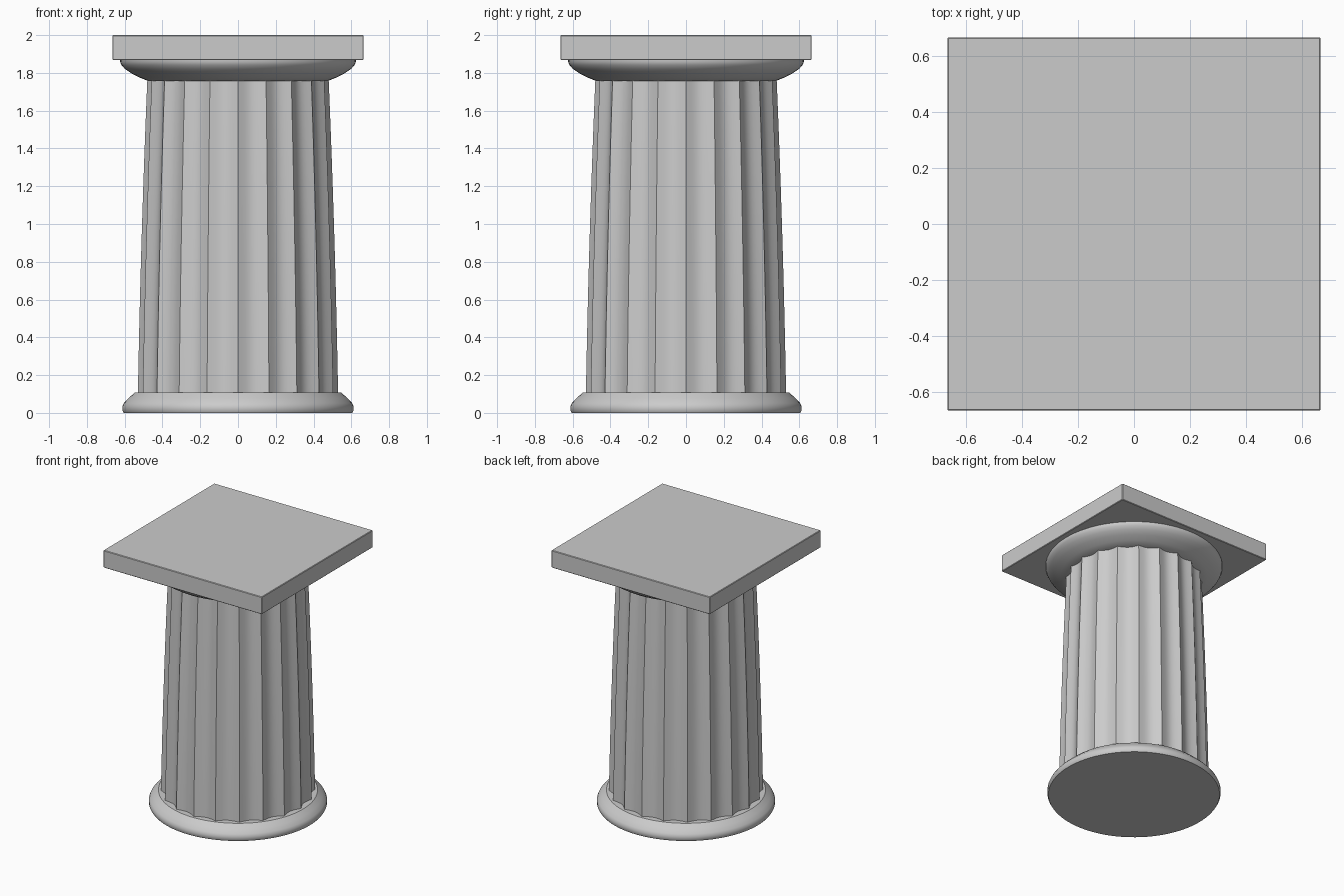
import bpy, bmesh, math

if "Cube" in bpy.data.objects:
    bpy.data.objects.remove(bpy.data.objects["Cube"])

FLUTES, STEPS = 20, 8


def loft(name, rings, angle):
    """Skin a stack of closed rings (lists of points) and cap both ends."""
    bm = bmesh.new()
    rows = [[bm.verts.new(p) for p in ring] for ring in rings]
    n = len(rows[0])
    for a, b in zip(rows, rows[1:]):
        for i in range(n):
            j = (i + 1) % n
            bm.faces.new((a[i], a[j], b[j], b[i]))
    bm.faces.new(rows[0][::-1])
    bm.faces.new(rows[-1])
    mesh = bpy.data.meshes.new(name)
    bm.to_mesh(mesh)
    bm.free()
    ob = bpy.data.objects.new(name, mesh)
    bpy.context.collection.objects.link(ob)
    bpy.ops.object.select_all(action='DESELECT')
    ob.select_set(True)
    bpy.context.view_layer.objects.active = ob
    bpy.ops.object.shade_smooth_by_angle(angle=math.radians(angle))
    return ob


def circle(r, z, n=96):
    return [(r * math.cos(2 * math.pi * i / n), r * math.sin(2 * math.pi * i / n), z)
            for i in range(n)]


def fluted(r, z):
    """Ring with concave flutes meeting at sharp ridges."""
    n = FLUTES * STEPS
    pts = []
    for i in range(n):
        a = 2 * math.pi * i / n
        k = r * (1 - 0.055 * math.sin(math.pi * (i % STEPS) / STEPS))
        pts.append((k * math.cos(a), k * math.sin(a), z))
    return pts


# round base moulding
base = [(0.605, 0), (0.612, 0.012), (0.612, 0.035), (0.604, 0.052),
        (0.58, 0.078), (0.547, 0.107)]
loft("base_moulding", [circle(r, z) for r, z in base], 40)

# fluted shaft, tapering with a slight swell
rings = []
for i in range(13):
    t = i / 12
    rings.append(fluted(0.53 - 0.05 * t + 0.02 * t * (1 - t), 0.10 + 1.665 * t))
loft("fluted_shaft", rings, 35)

# flared cushion under the top slab
cushion = [(0.475, 1.757), (0.52, 1.775), (0.563, 1.797), (0.598, 1.82),
           (0.617, 1.842), (0.624, 1.858), (0.624, 1.872)]
loft("capital_cushion", [circle(r, z) for r, z in cushion], 40)

# square top slab
bpy.ops.mesh.primitive_cube_add(size=1, location=(0, 0, 1.934))
slab = bpy.context.object
slab.name = "top_slab"
slab.scale = (1.33, 1.33, 0.132)
bpy.ops.object.transform_apply(location=False, rotation=False, scale=True)
bevel = slab.modifiers.new("soft_edges", 'BEVEL')
bevel.width = 0.004
bevel.segments = 1
